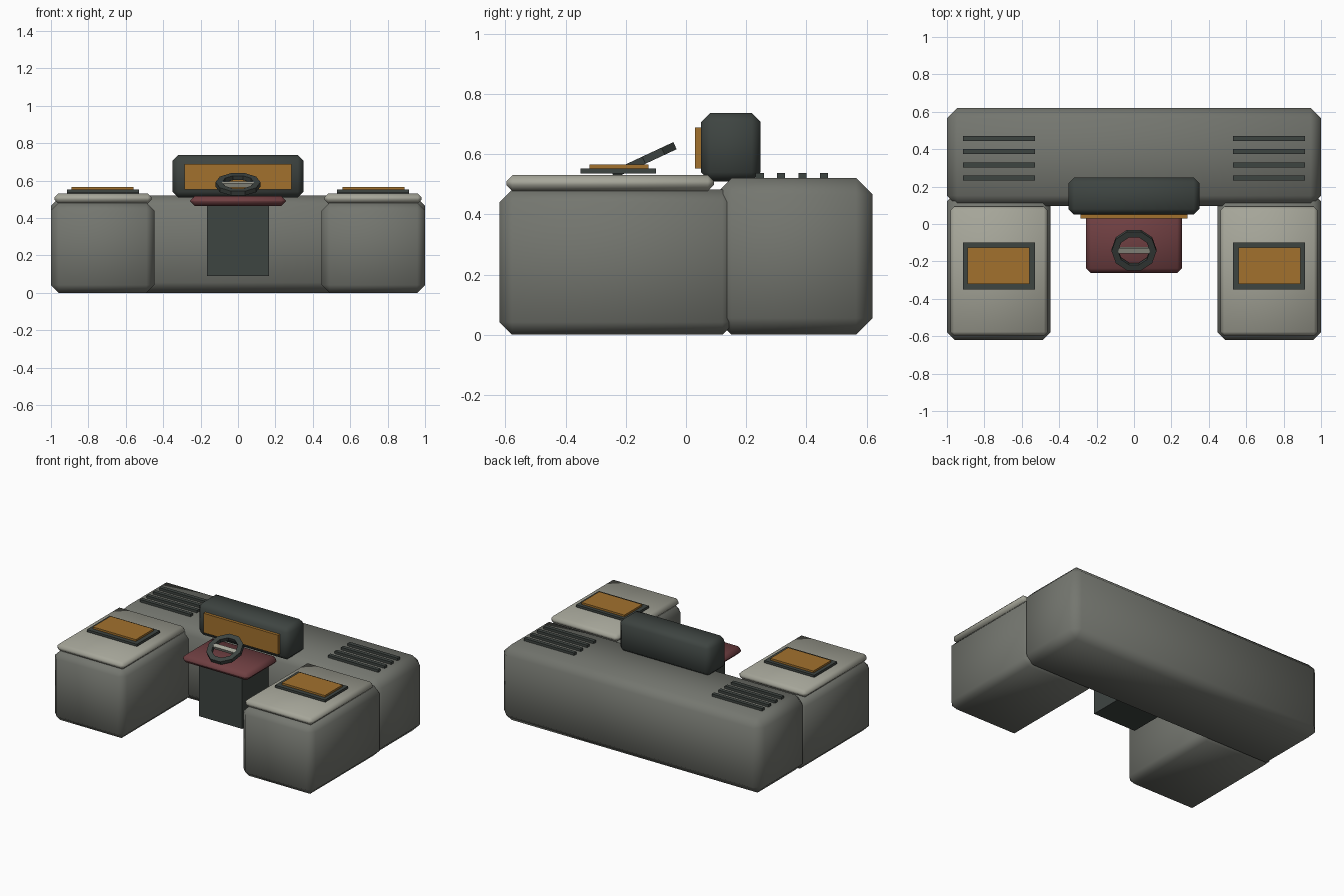
import bpy, bmesh
from math import radians, cos, sin, pi

if "Cube" in bpy.data.objects:
    bpy.data.objects.remove(bpy.data.objects["Cube"])


def material(name, rgb):
    m = bpy.data.materials.new(name)
    m.diffuse_color = (*rgb, 1)
    m.use_nodes = True
    m.node_tree.nodes["Principled BSDF"].inputs["Base Color"].default_value = m.diffuse_color
    return m


BODY = material("grey_green", (0.175, 0.182, 0.16))
PALE = material("pale_panel", (0.38, 0.38, 0.32))
DARK = material("dark_trim", (0.048, 0.058, 0.053))
AMBER = material("amber_screen", (0.36, 0.165, 0.027))
RED = material("red_tray", (0.16, 0.05, 0.054))


def finish(name, bm, mat, smooth):
    mesh = bpy.data.meshes.new(name)
    bmesh.ops.recalc_face_normals(bm, faces=bm.faces)
    bm.to_mesh(mesh)
    bm.free()
    for p in mesh.polygons:
        p.use_smooth = smooth
    mesh.materials.append(mat)
    ob = bpy.data.objects.new(name, mesh)
    bpy.context.collection.objects.link(ob)
    return ob


def box(name, x, y, z, mat, bevel=0):
    """Box from (min, max) ranges, with an optional single chamfer, smooth shaded."""
    bm = bmesh.new()
    bmesh.ops.create_cube(bm, size=1)
    for v in bm.verts:
        for i, (lo, hi) in enumerate((x, y, z)):
            v.co[i] = lo if v.co[i] < 0 else hi
    if bevel:
        bmesh.ops.bevel(bm, geom=bm.edges[:], offset=bevel, segments=1,
                        affect='EDGES', profile=0.5)
    return finish(name, bm, mat, bevel > 0)


def sided(name, s, x, *args):
    """Box on one side of the centre line."""
    side = "right" if s > 0 else "left"
    return box(f"{name}_{side}", sorted((s * x[0], s * x[1])), *args)


# Main rear cabinet
box("rear_cabinet", (-1, 1), (0.097, 0.62), (0, 0.521), BODY, 0.055)

for s in (-1, 1):
    # Side pods with pale tops
    sided("side_pod", s, (0.447, 1), (-0.62, 0.163), (0, 0.482), BODY, 0.042)
    sided("pod_top", s, (0.462, 0.982), (-0.597, 0.093), (0.478, 0.53), PALE, 0.02)
    # Inset displays, raised slightly above the pod tops
    sided("display_frame", s, (0.53, 0.914), (-0.35, -0.10), (0.536, 0.552), DARK)
    sided("display", s, (0.56, 0.89), (-0.32, -0.125), (0.55, 0.565), AMBER)
    # Vent slats
    for i in range(4):
        y = 0.245 + i * 0.071
        sided(f"vent_slat_{i}", s, (0.528, 0.914), (y - 0.0135, y + 0.0135),
              (0.51, 0.538), DARK)

# Central monitor
box("monitor", (-0.35, 0.35), (0.05, 0.248), (0.51, 0.737), DARK, 0.03)
box("monitor_screen", (-0.287, 0.287), (0.03, 0.07), (0.553, 0.688), AMBER)

# Control tray and its support
box("control_tray", (-0.256, 0.256), (-0.262, 0.08), (0.463, 0.519), RED, 0.025)
box("tray_support", (-0.165, 0.165), (-0.19, 0.14), (0.09, 0.48), DARK)

# Tilted steering wheel: faceted ring of rectangular section with a crossbar
bm = bmesh.new()
N = 10
section = ((0.085, -0.013), (0.12, -0.013), (0.12, 0.013), (0.085, 0.013))
rings = [[bm.verts.new((r * cos(2 * pi * k / N), r * sin(2 * pi * k / N), z))
          for r, z in section] for k in range(N)]
for k in range(N):
    a, b = rings[k], rings[(k + 1) % N]
    for j in range(4):
        bm.faces.new((a[j], b[j], b[(j + 1) % 4], a[(j + 1) % 4]))
wheel = finish("steering_wheel", bm, DARK, False)
bar = box("wheel_crossbar", (-0.09, 0.09), (-0.0145, 0.0145), (-0.0115, 0.0115), PALE)
for ob in (wheel, bar):
    ob.location = (0, -0.14, 0.58)
    ob.rotation_euler = (radians(25), 0, 0)
